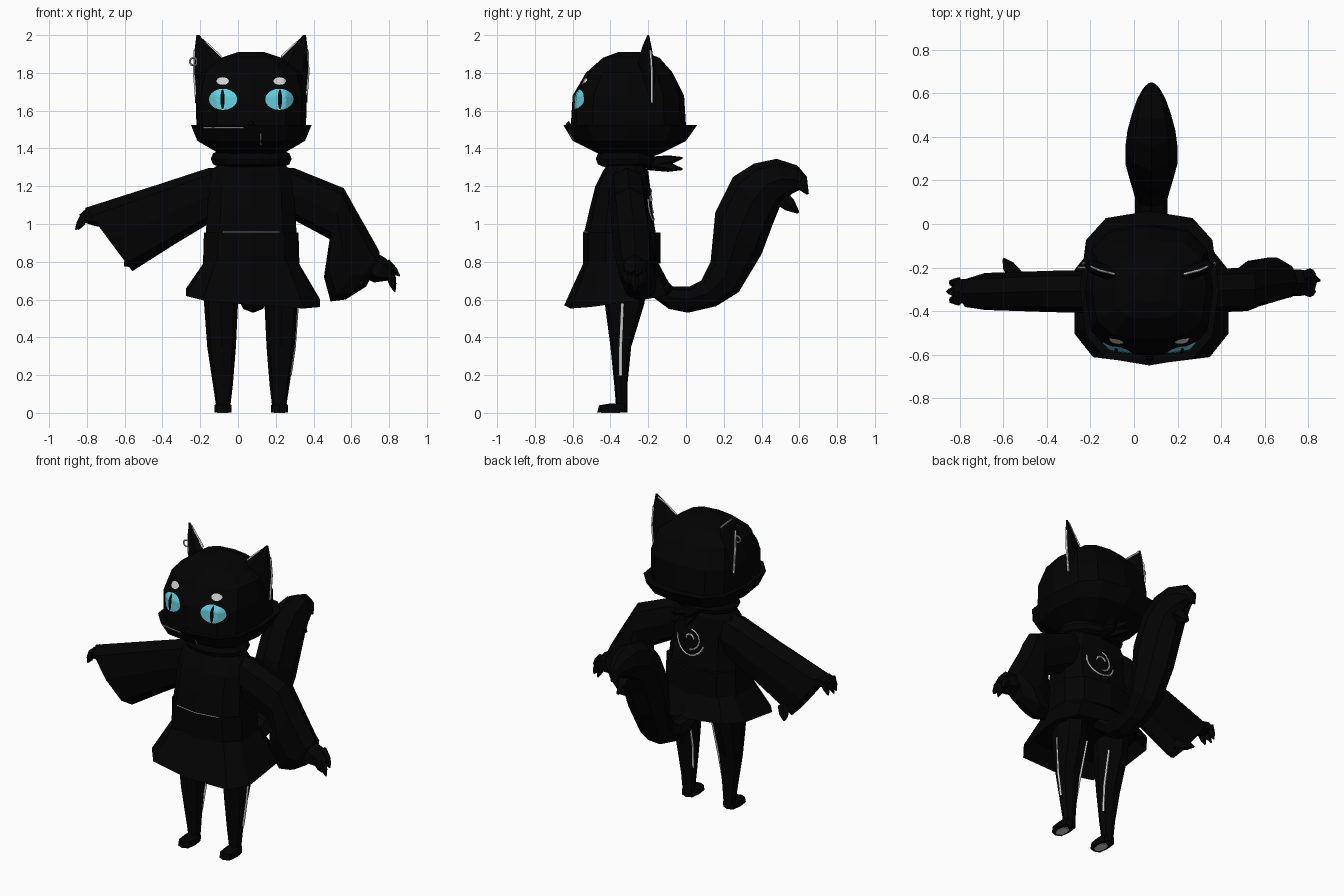
import bpy, bmesh, math
from mathutils import Vector as V
from mathutils.bvhtree import BVHTree

if "Cube" in bpy.data.objects:
    bpy.data.objects.remove(bpy.data.objects["Cube"])

CX = 0.07  # middle of the body


def material(name, rgb):
    m = bpy.data.materials.new(name)
    m.use_nodes = True
    m.diffuse_color = (*rgb, 1)
    bsdf = m.node_tree.nodes["Principled BSDF"]
    bsdf.inputs["Base Color"].default_value = (*rgb, 1)
    bsdf.inputs["Roughness"].default_value = 0.9
    return m


BLACK = material("black", (0.0008, 0.0008, 0.0008))
CYAN = material("cyan", (0.12, 0.62, 0.72))
GREY = material("pale grey", (0.62, 0.62, 0.62))


def finish(name, bm, mat):
    me = bpy.data.meshes.new(name)
    bm.to_mesh(me)
    bm.free()
    me.materials.append(mat)
    ob = bpy.data.objects.new(name, me)
    bpy.context.scene.collection.objects.link(ob)
    return ob


def loft(name, sections, n=8, power=1.0, mat=BLACK):
    """Skin oval sections, each given by two opposite points and a half-width vector."""
    bm = bmesh.new()
    rings = []
    soft = lambda c: math.copysign(abs(c) ** power, c)
    for a, b, w in sections:
        a, b, w = V(a), V(b), V(w)
        mid, half = (a + b) / 2, (a - b) / 2
        angles = [2 * math.pi * i / n for i in range(n)]
        rings.append([bm.verts.new(mid + half * soft(math.cos(t)) + w * soft(math.sin(t)))
                      for t in angles])
    for r, s in zip(rings, rings[1:]):
        for i in range(n):
            j = (i + 1) % n
            bm.faces.new((r[i], r[j], s[j], s[i]))
    bm.faces.new(rings[0])
    bm.faces.new(rings[-1])
    bmesh.ops.recalc_face_normals(bm, faces=bm.faces)
    return finish(name, bm, mat)


def stack(name, rows, n=10, power=0.85, x=CX, mat=BLACK):
    """Level sections: height, front y, back y, half width."""
    return loft(name, [((x, f, z), (x, b, z), (r, 0, 0)) for z, f, b, r in rows], n, power, mat)


def spike(name, start, end, r, n=5):
    """Tapered finger or claw."""
    start, end = V(start), V(end)
    d = (end - start).normalized()
    u = d.cross(V((0, 1, 0))).normalized()
    v = d.cross(u)
    mid = start.lerp(end, 0.6)
    return loft(name, [(p + u * k, p - u * k, v * k)
                       for p, k in ((start, r), (mid, r * 0.75), (end, r * 0.15))], n)


def trim(name, points, r):
    """Fine pale piping along a path."""
    cu = bpy.data.curves.new(name, "CURVE")
    cu.dimensions = "3D"
    cu.bevel_depth = r
    cu.bevel_resolution = 0
    sp = cu.splines.new("POLY")
    sp.points.add(len(points) - 1)
    for p, co in zip(sp.points, points):
        p.co = (*co, 1)
    cu.materials.append(GREY)
    bpy.context.scene.collection.objects.link(bpy.data.objects.new(name, cu))


def ring(name, centre, rx, ry, thick, upright=False, mat=BLACK, n=14, m=8):
    """Closed ring lying flat or standing up."""
    bm = bmesh.new()
    loops = []
    for i in range(n):
        a = 2 * math.pi * i / n
        loop = []
        for j in range(m):
            b = 2 * math.pi * j / m
            x, y = ((r + thick * math.cos(b)) * f for r, f in ((rx, math.cos(a)), (ry, math.sin(a))))
            z = thick * math.sin(b)
            loop.append(bm.verts.new(V(centre) + V((x, z, y) if upright else (x, y, z))))
        loops.append(loop)
    for i in range(n):
        p, q = loops[i], loops[(i + 1) % n]
        for j in range(m):
            k = (j + 1) % m
            bm.faces.new((p[j], p[k], q[k], q[j]))
    bmesh.ops.recalc_face_normals(bm, faces=bm.faces)
    return finish(name, bm, mat)


def skin(ob):
    bm = bmesh.new()
    bm.from_mesh(ob.data)
    tree = BVHTree.FromBMesh(bm)
    bm.free()
    return tree


def touch(tree, x, z, lift, facing=-1):
    """Point just above a surface, seen from the front (-1) or the back (1)."""
    hit = tree.ray_cast(V((x, 2 * facing, z)), V((0, -facing, 0)))[0]
    return V((x, hit.y + facing * lift, z))


# Head with a ledge around the jaw
head = skin(stack("head", [
    (1.91, -0.36, -0.22, 0.07), (1.88, -0.44, -0.14, 0.16), (1.80, -0.53, -0.07, 0.265),
    (1.68, -0.60, -0.01, 0.295), (1.52, -0.61, 0.00, 0.29), (1.525, -0.65, 0.06, 0.32),
    (1.44, -0.60, 0.00, 0.285), (1.37, -0.46, -0.14, 0.165), (1.35, -0.40, -0.20, 0.10)],
    n=12, power=0.68))


def decal(name, x, z, rx, rz, lift, mat, n=20, steps=6):
    """Thin oval laid on the face of the head."""
    bm = bmesh.new()
    put = lambda px, pz: bm.verts.new(touch(head, px, pz, lift))
    inner = None
    centre = put(x, z)
    for s in range(1, steps + 1):
        k = s / steps
        loop = [put(x + rx * k * math.cos(2 * math.pi * i / n),
                    z + rz * k * math.sin(2 * math.pi * i / n)) for i in range(n)]
        for i in range(n):
            j = (i + 1) % n
            if inner:
                bm.faces.new((inner[i], loop[i], loop[j], inner[j]))
            else:
                bm.faces.new((centre, loop[i], loop[j]))
        inner = loop
    return finish(name, bm, mat)


# Features and limbs that come in pairs
for side, word in ((-1, "right"), (1, "left")):
    at = lambda d: CX + side * d
    decal(word + "_eye", at(0.149), 1.66, 0.075, 0.056, 0.006, CYAN)
    decal(word + "_pupil", at(0.152), 1.66, 0.011, 0.053, 0.011, BLACK)
    decal(word + "_eyebrow", at(0.151), 1.757, 0.033, 0.02, 0.006, GREY)
    loft(word + "_ear", [
        ((at(0.10), -0.24, 1.84), (at(0.29), -0.18, 1.64), (0, 0.035, 0)),
        ((at(0.16), -0.24, 1.88), (at(0.305), -0.18, 1.80), (0, 0.035, 0)),
        ((at(0.23), -0.22, 1.95), (at(0.30), -0.19, 1.92), (0, 0.02, 0)),
        ((at(0.275), -0.20, 2.0), (at(0.29), -0.20, 2.0), (0, 0.005, 0))], n=6)
    trim(word + "_ear_edge", [(at(0.298), -0.188, 1.92), (at(0.302), -0.18, 1.80),
                              (at(0.290), -0.18, 1.64)], 0.007)
    trim(word + "_ear_slope", [(at(0.272), -0.195, 1.985), (at(0.228), -0.213, 1.95),
                               (at(0.16), -0.23, 1.885)], 0.006)
    loft(word + "_leg", [((at(x), f, z), (at(x), b, z), (r, 0, 0)) for z, f, b, x, r in (
        (0.74, -0.44, -0.20, 0.16, 0.09), (0.58, -0.43, -0.22, 0.16, 0.09),
        (0.35, -0.40, -0.29, 0.157, 0.076), (0.15, -0.38, -0.31, 0.15, 0.053),
        (0.03, -0.37, -0.31, 0.148, 0.037))], power=0.85)
    trim(word + "_inner_seam", [(at(0.085), -0.25, 0.58), (at(0.093), -0.305, 0.35),
                                (at(0.107), -0.325, 0.2)], 0.008)
    stack(word + "_foot", [
        (0.05, -0.40, -0.31, 0.035), (0.04, -0.46, -0.31, 0.045), (0.003, -0.47, -0.31, 0.045)],
        n=8, power=0.6, x=at(0.15))
    stack(word + "_sole", [(0.004, -0.45, -0.35, 0.03), (0, -0.45, -0.35, 0.03)],
          n=8, x=at(0.15), mat=GREY)
    # Loose ends of the scarf behind the neck
    for k, drop in enumerate((0.03, -0.03)):
        spike(f"{word}_scarf_end_{k}", (CX, -0.20, 1.32), (at(0.05), -0.02, 1.32 + drop), 0.035)

trim("left_outer_seam", [(0.314, -0.335, 0.58), (0.298, -0.345, 0.35), (0.276, -0.345, 0.2)], 0.010)
spike("nose", (CX, -0.61, 1.53), (CX, -0.64, 1.51), 0.02)
trim("mouth_line", [touch(head, -0.18 + 0.03 * i, 1.51, 0.001) for i in range(8)], 0.004)
trim("chin_line", [touch(head, 0.12, z, 0.001) for z in (1.48, 1.45, 1.42)], 0.004)
ring("ear_ring", (-0.235, -0.2, 1.86), 0.02, 0.02, 0.005, upright=True, mat=GREY)

# Neck, scarf and clothing
stack("neck", [(1.40, -0.41, -0.21, 0.1), (1.26, -0.41, -0.21, 0.1)])
ring("scarf", (CX, -0.32, 1.345), 0.172, 0.12, 0.042)
torso = skin(stack("torso", [
    (1.31, -0.42, -0.22, 0.19), (1.28, -0.44, -0.20, 0.22), (1.20, -0.48, -0.19, 0.235),
    (1.08, -0.51, -0.18, 0.24), (0.95, -0.54, -0.16, 0.25), (0.78, -0.53, -0.16, 0.25)], power=0.75))
for i, radius in enumerate((0.03, 0.065, 0.10)):
    turns = [i * 1.7 + 0.3 * k for k in range(11)]
    trim(f"back_stitching_{i}", [touch(torso, 0.10 + radius * math.cos(t),
                                       1.12 + radius * math.sin(t), 0.002, 1) for t in turns], 0.006)
stack("belt", [(0.955, -0.545, -0.135, 0.26), (0.79, -0.545, -0.135, 0.265)], power=0.75)
belt_edge = [touch(torso, -0.08 + 0.05 * i, 0.957, 0.004) for i in range(7)]
trim("belt_edge", belt_edge, 0.003)
loft("skirt", [
    ((CX, -0.54, 0.80), (CX, -0.15, 0.80), (0.255, 0, 0)),
    ((0.08, -0.645, 0.57), (0.08, -0.07, 0.65), (0.365, 0, -0.03)),
    ((0.08, -0.58, 0.66), (0.08, -0.13, 0.70), (0.30, 0, -0.02))], n=10, power=0.58)

# Wide sleeves, one held out and one bent down
loft("right_sleeve", [
    ((-0.04, -0.31, 1.305), (-0.06, -0.31, 1.03), (0, 0.09, 0)),
    ((-0.16, -0.31, 1.295), (-0.14, -0.31, 1.01), (0, 0.10, 0)),
    ((-0.42, -0.31, 1.21), (-0.34, -0.31, 0.89), (0, 0.095, 0)),
    ((-0.81, -0.32, 1.085), (-0.56, -0.30, 0.75), (0, 0.085, 0)),
    ((-0.70, -0.31, 1.05), (-0.58, -0.29, 0.85), (0, 0.05, 0))], n=8, power=0.85)
spike("right_sleeve_corner", (-0.54, -0.25, 0.82), (-0.60, -0.16, 0.78), 0.04)
loft("left_sleeve", [
    ((0.18, -0.31, 1.305), (0.20, -0.31, 1.05), (0, 0.09, 0)),
    ((0.30, -0.31, 1.295), (0.28, -0.31, 1.03), (0, 0.10, 0)),
    ((0.56, -0.30, 1.19), (0.485, -0.30, 0.92), (0, 0.10, 0)),
    ((0.65, -0.28, 1.03), (0.455, -0.28, 0.72), (0, 0.105, 0)),
    ((0.735, -0.27, 0.88), (0.49, -0.24, 0.59), (0, 0.10, 0)),
    ((0.75, -0.27, 0.85), (0.57, -0.23, 0.60), (0, 0.095, 0)),
    ((0.75, -0.27, 0.81), (0.68, -0.26, 0.67), (0, 0.06, 0))], n=8, power=0.85)

# Hands with pointed fingers
loft("right_hand", [
    ((-0.68, -0.31, 1.07), (-0.66, -0.31, 0.97), (0, 0.05, 0)),
    ((-0.80, -0.31, 1.085), (-0.76, -0.31, 0.99), (0, 0.065, 0)),
    ((-0.84, -0.31, 1.05), (-0.82, -0.31, 1.01), (0, 0.06, 0))], n=6)
loft("left_hand", [
    ((0.71, -0.27, 0.86), (0.66, -0.27, 0.72), (0, 0.06, 0)),
    ((0.78, -0.27, 0.82), (0.72, -0.27, 0.69), (0, 0.07, 0)),
    ((0.84, -0.27, 0.75), (0.79, -0.27, 0.70), (0, 0.055, 0))], n=6)
for i, y in enumerate((-0.04, 0, 0.04)):
    spike(f"right_finger_{i}", (-0.81, y - 0.31, 1.05), (-0.86 + abs(y) / 3, y - 0.31, 0.97), 0.027)
    spike(f"left_finger_{i}", (0.80, y - 0.27, 0.74), (0.83, y - 0.27, 0.64 + abs(y)), 0.028)
spike("left_thumb", (0.78, -0.24, 0.79), (0.855, -0.26, 0.725), 0.03)

# Curling tail with a forked tip: lower y and z, upper y and z, half width
tail = [(-0.24, 0.66, -0.17, 0.77, 0.06), (-0.09, 0.55, -0.07, 0.67, 0.07),
        (0.01, 0.53, 0.02, 0.67, 0.075), (0.16, 0.565, 0.08, 0.70, 0.075),
        (0.28, 0.64, 0.13, 0.80, 0.10), (0.40, 0.84, 0.155, 1.06, 0.12),
        (0.46, 1.0, 0.25, 1.25, 0.12), (0.50, 1.10, 0.36, 1.32, 0.11),
        (0.53, 1.13, 0.48, 1.345, 0.09), (0.56, 1.16, 0.59, 1.31, 0.065),
        (0.60, 1.18, 0.64, 1.25, 0.04), (0.64, 1.155, 0.65, 1.16, 0.015)]
loft("tail", [((0.08, a, b), (0.08, c, d), (w, 0, 0)) for a, b, c, d, w in tail], n=8)
spike("tail_fork", (0.08, 0.48, 1.16), (0.08, 0.595, 1.06), 0.05)
